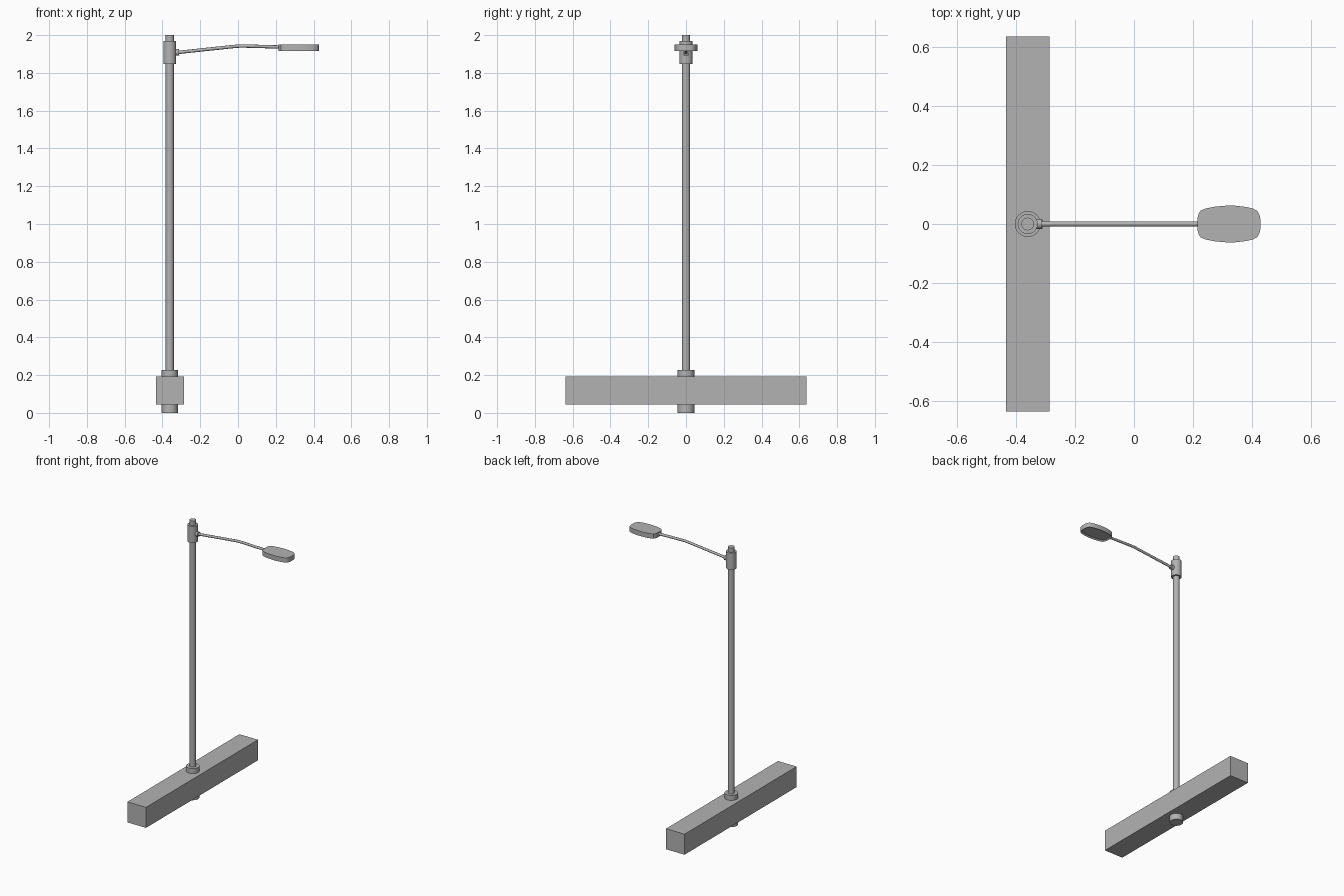
import bpy, bmesh, math
from mathutils import Vector

cube = bpy.data.objects.get("Cube")
if cube:
    bpy.data.objects.remove(cube, do_unlink=True)

POLE_X = -0.361

grey = bpy.data.materials.new("plain grey")
grey.use_nodes = True
grey.diffuse_color = (0.45, 0.45, 0.45, 1)
grey.node_tree.nodes["Principled BSDF"].inputs["Base Color"].default_value = (0.45, 0.45, 0.45, 1)


def finish(name, bm, smooth=True):
    bmesh.ops.recalc_face_normals(bm, faces=bm.faces)
    mesh = bpy.data.meshes.new(name)
    bm.to_mesh(mesh)
    bm.free()
    mesh.materials.append(grey)
    obj = bpy.data.objects.new(name, mesh)
    bpy.context.collection.objects.link(obj)
    if smooth:
        bpy.ops.object.select_all(action="DESELECT")
        obj.select_set(True)
        bpy.context.view_layer.objects.active = obj
        bpy.ops.object.shade_smooth_by_angle(angle=math.radians(30))
    return obj


def cylinder(name, start, end, r1, r2=None, sides=32):
    """Capped cylinder or cone between two points."""
    a, b = Vector(start), Vector(end)
    bm = bmesh.new()
    bmesh.ops.create_cone(bm, cap_ends=True, segments=sides, radius1=r1,
                          radius2=r1 if r2 is None else r2, depth=(b - a).length)
    turn = Vector((0, 0, 1)).rotation_difference(b - a).to_matrix()
    bmesh.ops.rotate(bm, verts=bm.verts, matrix=turn)
    bmesh.ops.translate(bm, verts=bm.verts, vec=(a + b) / 2)
    return finish(name, bm)


def upright(name, z1, z2, radius):
    return cylinder(name, (POLE_X, 0, z1), (POLE_X, 0, z2), radius)


# Base beam
bm = bmesh.new()
bmesh.ops.create_cube(bm, size=1)
bmesh.ops.scale(bm, verts=bm.verts, vec=(0.148, 1.275, 0.148))
bmesh.ops.translate(bm, verts=bm.verts, vec=(POLE_X, 0, 0.118))
finish("base_beam", bm, smooth=False)

# Upright parts
upright("base_collar", 0, 0.228, 0.044)
upright("pole", 0.2, 2.0, 0.0215)
upright("top_sleeve", 1.848, 1.968, 0.034)

# Fitting where the arm leaves the sleeve
cylinder("arm_socket", (-0.34, 0, 1.907), (-0.312, 0, 1.909), 0.017)

# Bent arm
curve = bpy.data.curves.new("arm_path", "CURVE")
curve.dimensions = "3D"
curve.bevel_depth = 0.0088
curve.bevel_resolution = 4
curve.use_fill_caps = True
path = [(-0.33, 1.907), (-0.03, 1.939), (0.005, 1.942), (0.04, 1.942), (0.225, 1.937)]
spline = curve.splines.new("POLY")
spline.points.add(len(path) - 1)
for point, (x, z) in zip(spline.points, path):
    point.co = (x, 0, z, 1)
curve.materials.append(grey)
arm = bpy.data.objects.new("arm", curve)
bpy.context.collection.objects.link(arm)

# Lamp head: rounded outline, mirrored across its length, recessed underneath
half = [(0.215, 0), (0.216, 0.022), (0.22, 0.036), (0.227, 0.046), (0.245, 0.053),
        (0.275, 0.059), (0.31, 0.062), (0.345, 0.062), (0.38, 0.058), (0.405, 0.052),
        (0.419, 0.044), (0.426, 0.032), (0.429, 0.018), (0.43, 0)]
outline = half + [(x, -y) for x, y in reversed(half[1:-1])]
bm = bmesh.new()
bottom = bm.faces.new([bm.verts.new((x, y, 1.917)) for x, y in outline])
lid = bmesh.ops.extrude_face_region(bm, geom=[bottom], use_keep_orig=True)["geom"]
bmesh.ops.translate(bm, verts=[v for v in lid if isinstance(v, bmesh.types.BMVert)],
                    vec=(0, 0, 0.034))
bmesh.ops.recalc_face_normals(bm, faces=bm.faces)
bmesh.ops.inset_region(bm, faces=[bottom], thickness=0.009)
bmesh.ops.translate(bm, verts=bottom.verts, vec=(0, 0, 0.008))
finish("lamp_head", bm)
